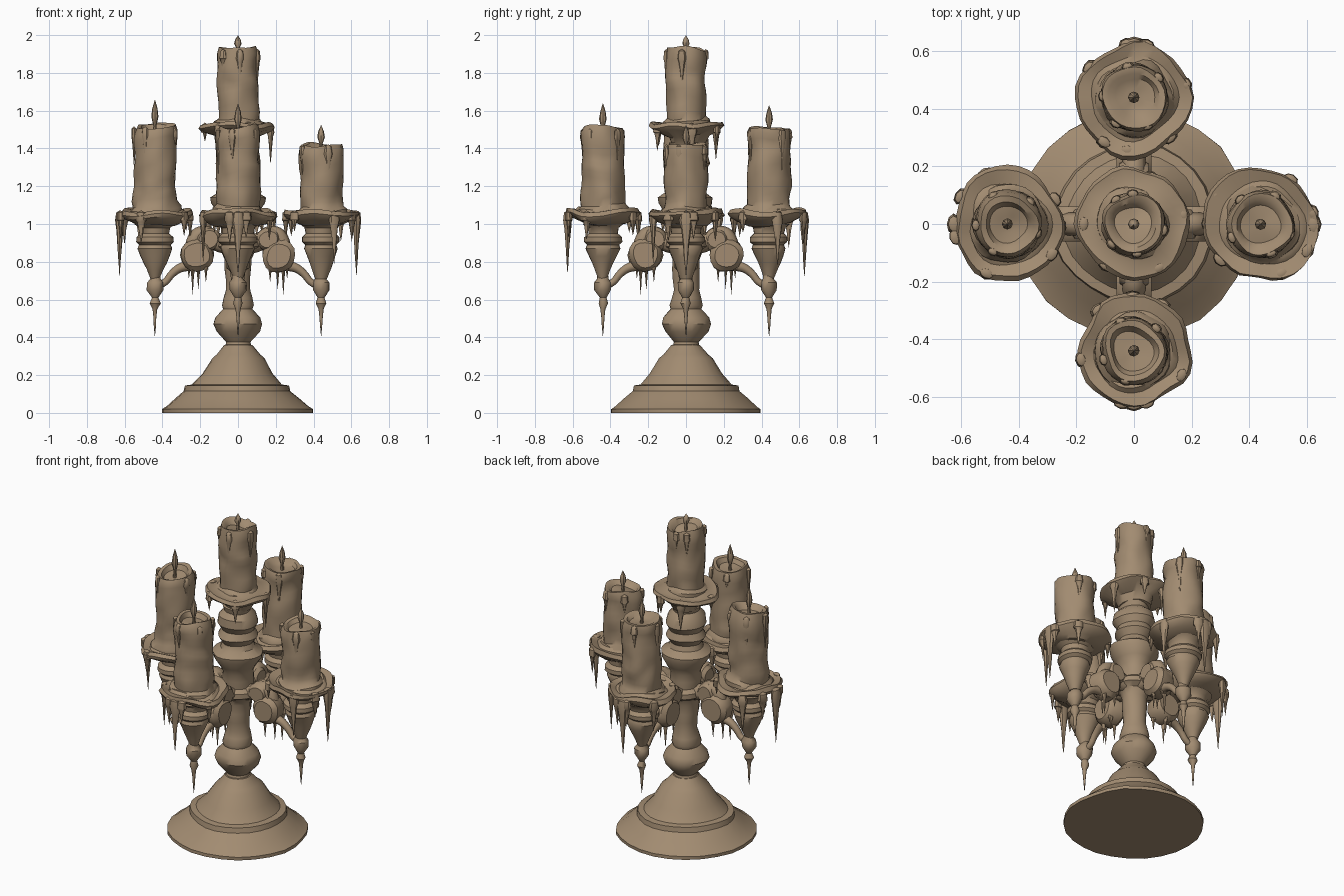
import bpy, bmesh, math, random
from mathutils import Matrix, Vector, noise

random.seed(7)
if "Cube" in bpy.data.objects:
    bpy.data.objects.remove(bpy.data.objects["Cube"], do_unlink=True)

wax = bpy.data.materials.new("tan wax")
wax.use_nodes = True
wax.diffuse_color = (0.36, 0.26, 0.165, 1)
wax.node_tree.nodes["Principled BSDF"].inputs["Base Color"].default_value = wax.diffuse_color


def spot(angle, out, z=0.0):
    """Matrix at a distance out from the stem, with local x pointing outward."""
    return Matrix.Rotation(math.radians(angle), 4, "Z") @ Matrix.Translation((out, 0, z))


def dense(profile, step):
    pts = [profile[0]]
    for (r0, z0), (r1, z1) in zip(profile, profile[1:]):
        n = max(1, round(math.hypot(r1 - r0, z1 - z0) / step))
        pts += [(r0 + (r1 - r0) * k / n, z0 + (z1 - z0) * k / n) for k in range(1, n + 1)]
    return pts


def lathe(name, profile, matrix, segs=24, wobble=0.0, lift=0.0, freq=8.0, step=0.05,
          squash=1.0, lean=0.0, sharp=40):
    """Turn a bottom-to-top profile round local z, with uneven hand-made wobble."""
    seed = Vector([random.uniform(0, 50) for _ in range(3)])
    bm = bmesh.new()
    rings = []
    for r, z in dense(profile, step):
        ring = []
        for j in range(segs):
            a = math.tau * j / segs
            p = Vector((math.cos(a) * r, math.sin(a) * r, z))
            n = noise.noise(p * freq + seed)
            rr = max(0, r + wobble * n * min(1, r / 0.03))
            dz = lift * noise.noise(p * freq * 0.7 - seed) + lean * p.x
            ring.append(bm.verts.new((math.cos(a) * rr * squash, math.sin(a) * rr, z + dz)))
        rings.append(ring)
    for low, high in zip(rings, rings[1:]):
        for j in range(segs):
            k = (j + 1) % segs
            bm.faces.new((low[j], low[k], high[k], high[j]))
    bmesh.ops.remove_doubles(bm, verts=bm.verts, dist=0.0005)
    bmesh.ops.recalc_face_normals(bm, faces=bm.faces)
    mesh = bpy.data.meshes.new(name)
    bm.to_mesh(mesh)
    bm.free()
    mesh.shade_smooth()
    mesh.set_sharp_from_angle(angle=math.radians(sharp))
    mesh.materials.append(wax)
    obj = bpy.data.objects.new(name, mesh)
    obj.matrix_world = matrix
    bpy.context.collection.objects.link(obj)
    return obj


def tube(name, points, matrix):
    """Smooth tube through (out, z, radius) points."""
    curve = bpy.data.curves.new(name, "CURVE")
    curve.dimensions = "3D"
    curve.bevel_depth = 1
    curve.bevel_resolution = 2
    curve.use_fill_caps = True
    line = curve.splines.new("NURBS")
    line.points.add(len(points) - 1)
    for p, (x, z, r) in zip(line.points, points):
        p.co = (x, 0, z, 1)
        p.radius = r
    line.use_endpoint_u = True
    line.order_u = 3
    curve.materials.append(wax)
    obj = bpy.data.objects.new(name, curve)
    obj.matrix_world = matrix
    bpy.context.collection.objects.link(obj)


def drip(name, matrix, length, width=0.028):
    """Hanging wax icicle, top at the matrix origin."""
    w = width
    lathe(name, [(0, -length), (w * 0.2, -length * 0.8), (w * 0.45, -length * 0.5),
                 (w * 0.75, -length * 0.25), (w, -0.03), (w * 0.8, 0.01), (0, 0.022)],
          matrix, segs=8, wobble=0.007, freq=16, step=0.06, squash=0.7)


def candle(name, at, bottom, top, tip, radius, lean):
    """Wax pillar with a melted pool, side runs and a flame."""
    r = radius
    lathe(name, [(0, bottom), (r + 0.022, bottom), (r + 0.02, bottom + 0.02), (r, bottom + 0.04),
                 (r, top - 0.03), (r * 0.92, top), (r * 0.75, top - 0.005),
                 (r * 0.6, top - 0.03), (0, top - 0.035)],
          at, segs=28, wobble=0.016, lift=0.03, freq=10, step=0.035, lean=lean)
    lathe(name + "_flame", [(0.01, top - 0.05), (0.008, top), (0.02, top + (tip - top) * 0.35),
                            (0.015, top + (tip - top) * 0.65), (0, tip)],
          at, segs=8, wobble=0.006, freq=20, step=0.03)
    for i in range(5):
        turn = Matrix.Rotation(math.tau * (i + random.uniform(-.3, .3)) / 5, 4, "Z")
        run = random.uniform(0.08, 0.24)
        drip(f"{name}_run_{i}", at @ turn @ Matrix.Translation((r - 0.003, 0, top - 0.025)),
             run, 0.022)


# Foot and turned stem
lathe("foot", [(0, 0), (0.4, 0), (0.4, 0.02), (0.375, 0.035), (0.28, 0.115), (0.275, 0.145),
               (0.24, 0.15), (0.19, 0.21), (0.14, 0.29), (0.115, 0.31), (0.07, 0.36), (0, 0.37)],
      Matrix(), segs=26, wobble=0.016, freq=5, step=0.08, sharp=30)
lathe("stem", [(0, 0.34), (0.07, 0.345), (0.065, 0.375), (0.115, 0.43), (0.13, 0.47),
               (0.12, 0.505), (0.08, 0.55), (0.085, 0.57), (0.065, 0.65), (0.07, 0.82),
               (0.085, 0.86), (0.115, 0.88), (0.115, 0.91), (0.09, 0.93), (0.09, 1.02),
               (0.11, 1.06), (0.14, 1.11), (0.145, 1.14), (0.1, 1.17), (0.09, 1.2),
               (0.115, 1.24), (0.095, 1.28), (0.12, 1.32), (0.11, 1.37), (0.08, 1.4),
               (0.09, 1.43), (0, 1.45)], Matrix(), wobble=0.012, sharp=35)

# Central dish and candle
lathe("centre_dish", [(0, 1.41), (0.085, 1.42), (0.105, 1.46), (0.17, 1.495), (0.19, 1.515),
                      (0.18, 1.535), (0.14, 1.53), (0.12, 1.54), (0, 1.54)],
      Matrix(), segs=32, wobble=0.035, lift=0.025)
candle("centre_candle", Matrix(), 1.52, 1.93, 2.0, 0.108, 0.0)
for i, (turn, length) in enumerate([(10, 0.2), (70, 0.1), (115, 0.18), (180, 0.08), (235, 0.1), (300, 0.13)]):
    drip(f"centre_drip_{i}", spot(turn, 0.175, 1.515), length)

# Four arms, each with scroll, cup, dish and candle: angle, candle top, flame tip, lean
arms = {"left": (0, 1.425, 1.525, 0.02), "back": (90, 1.51, 1.63, 0.0),
        "right": (180, 1.52, 1.66, -0.12), "front": (270, 1.51, 1.64, 0.04)}
drip_plan = [(0, 0.31), (14, 0.14), (-22, 0.16), (65, 0.16), (-75, 0.26), (150, 0.13), (180, 0.16), (215, 0.1)]
for side, (angle, top, tip, lean) in arms.items():
    at = spot(angle, 0.44)
    lathe(side + "_cup", [(0, 0.7), (0.025, 0.71), (0.045, 0.76), (0.075, 0.83), (0.092, 0.87),
                          (0.085, 0.89), (0.102, 0.905), (0.102, 0.93), (0.08, 0.95),
                          (0.085, 0.98), (0.11, 1.0), (0, 1.02)], at, wobble=0.01)
    lathe(side + "_dish", [(0, 0.99), (0.11, 0.995), (0.185, 1.03), (0.2, 1.05), (0.19, 1.072),
                           (0.145, 1.06), (0.125, 1.075), (0, 1.075)],
          at, segs=32, wobble=0.03, lift=0.025)
    candle(side + "_candle", at, 1.055, top, tip, 0.113, lean)
    lathe(side + "_finial", [(0, 0.4), (0.006, 0.46), (0.012, 0.55), (0.026, 0.58), (0.018, 0.61),
                             (0.043, 0.65), (0.045, 0.69), (0.028, 0.71), (0.025, 0.74), (0, 0.75)],
          at, segs=12, wobble=0.01, freq=15)

    # Scroll bracket
    tube(side + "_arm", [(0.23, 0.78, 0.03), (0.29, 0.78, 0.026), (0.35, 0.74, 0.02),
                         (0.39, 0.68, 0.018), (0.44, 0.67, 0.02)], spot(angle, 0))
    tube(side + "_bracket", [(0.05, 0.89, 0.05), (0.12, 0.9, 0.05), (0.17, 0.96, 0.04),
                             (0.24, 0.93, 0.04), (0.25, 0.82, 0.04)], spot(angle, 0))
    sideways = Matrix.Rotation(math.pi / 2, 4, "X")
    for part, out, z, r, half in (("large", 0.215, 0.835, 0.088, 0.06), ("small", 0.16, 0.92, 0.062, 0.05)):
        lathe(f"{side}_{part}_scroll", [(0, -half), (r * 0.75, -half), (r, -half * 0.6),
                                        (r, half * 0.6), (r * 0.75, half), (0, half)],
              spot(angle, out, z) @ sideways, segs=16, wobble=0.014, freq=12)

    # Wax hanging from the scroll and the dish rim
    for i, (out, across, length) in enumerate([(0.17, 0.03, 0.1), (0.21, -0.03, 0.14),
                                               (0.24, 0.025, 0.17), (0.26, -0.01, 0.08)]):
        drip(f"{side}_scroll_drip_{i}", spot(angle, out, 0.79) @ Matrix.Translation((0, across, 0)),
             length, 0.018)
    for i, (turn, length) in enumerate(drip_plan):
        turn += random.uniform(-9, 9) if i else 0
        drip(f"{side}_dish_drip_{i}", at @ spot(turn, 0.187, 1.05),
             length * random.uniform(0.85, 1.1), 0.03 if i else 0.034)
